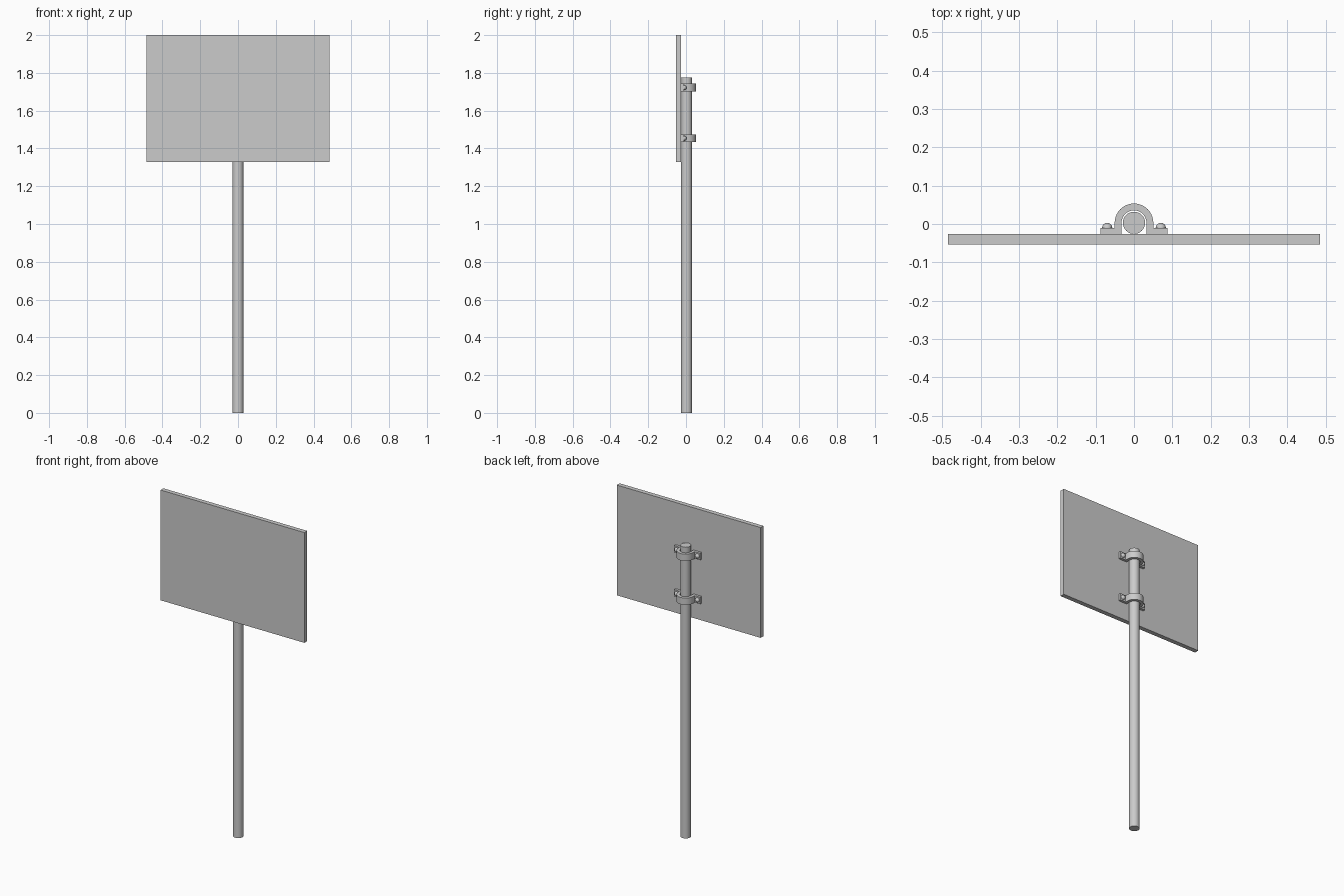
import bpy, bmesh, math
from mathutils import Matrix

if "Cube" in bpy.data.objects:
    bpy.data.objects.remove(bpy.data.objects["Cube"])

BACK = -0.026          # rear face of the sign panel
POLE_Y, POLE_R = 0.003, 0.029


def finish(name, bm, smooth=True):
    bmesh.ops.recalc_face_normals(bm, faces=bm.faces)
    mesh = bpy.data.meshes.new(name)
    bm.to_mesh(mesh)
    bm.free()
    ob = bpy.data.objects.new(name, mesh)
    bpy.context.collection.objects.link(ob)
    if smooth:
        bpy.ops.object.select_all(action='DESELECT')
        ob.select_set(True)
        bpy.context.view_layer.objects.active = ob
        bpy.ops.object.shade_smooth_by_angle(angle=math.radians(35))
    return ob


def arc(radius, steps=20):
    return [(radius * math.cos(math.pi * i / steps),
             POLE_Y + radius * math.sin(math.pi * i / steps)) for i in range(steps + 1)]


# Sign panel
bm = bmesh.new()
bmesh.ops.create_cube(bm, size=1)
bmesh.ops.scale(bm, vec=(0.97, 0.0275, 0.672), verts=bm.verts)
bmesh.ops.translate(bm, vec=(0, BACK - 0.01375, 1.664), verts=bm.verts)
finish("sign_panel", bm, smooth=False)

# Pole
bm = bmesh.new()
bmesh.ops.create_cone(bm, cap_ends=True, segments=32, radius1=POLE_R, radius2=POLE_R,
                      depth=1.775, matrix=Matrix.Translation((0, POLE_Y, 0.8875)))
finish("pole", bm)


# Bracket: omega-shaped strap with two flanges
def bracket(name, z, height=0.042):
    bm = bmesh.new()
    outer, inner = arc(0.0505), arc(0.0325)
    flange = BACK + 0.015
    outline = ([(0.0325, BACK), (0.088, BACK), (0.088, flange), (0.0505, flange)] + outer
               + [(-0.0505, flange), (-0.088, flange), (-0.088, BACK), (-0.0325, BACK)]
               + inner[::-1])
    face = bm.faces.new([bm.verts.new((x, y, z - height / 2)) for x, y in outline])
    top = bmesh.ops.extrude_face_region(bm, geom=[face])
    verts = [v for v in top["geom"] if isinstance(v, bmesh.types.BMVert)]
    bmesh.ops.translate(bm, vec=(0, 0, height), verts=verts)
    if not any(f.calc_center_median().z < z - height / 2 + 1e-5 for f in bm.faces):
        bm.faces.new([v for v in face.verts])
    finish(name, bm)


# Bolt: domed head resting on a flange
def bolt(name, x, z):
    bm = bmesh.new()
    bmesh.ops.create_uvsphere(bm, u_segments=16, v_segments=10, radius=0.0135)
    bmesh.ops.translate(bm, vec=(x, BACK + 0.0155, z), verts=bm.verts)
    finish(name, bm)


for label, z in (("lower", 1.454), ("upper", 1.722)):
    bracket(label + "_bracket", z)
    for side, x in (("left", -0.07), ("right", 0.07)):
        bolt(f"{label}_{side}_bolt", x, z)
